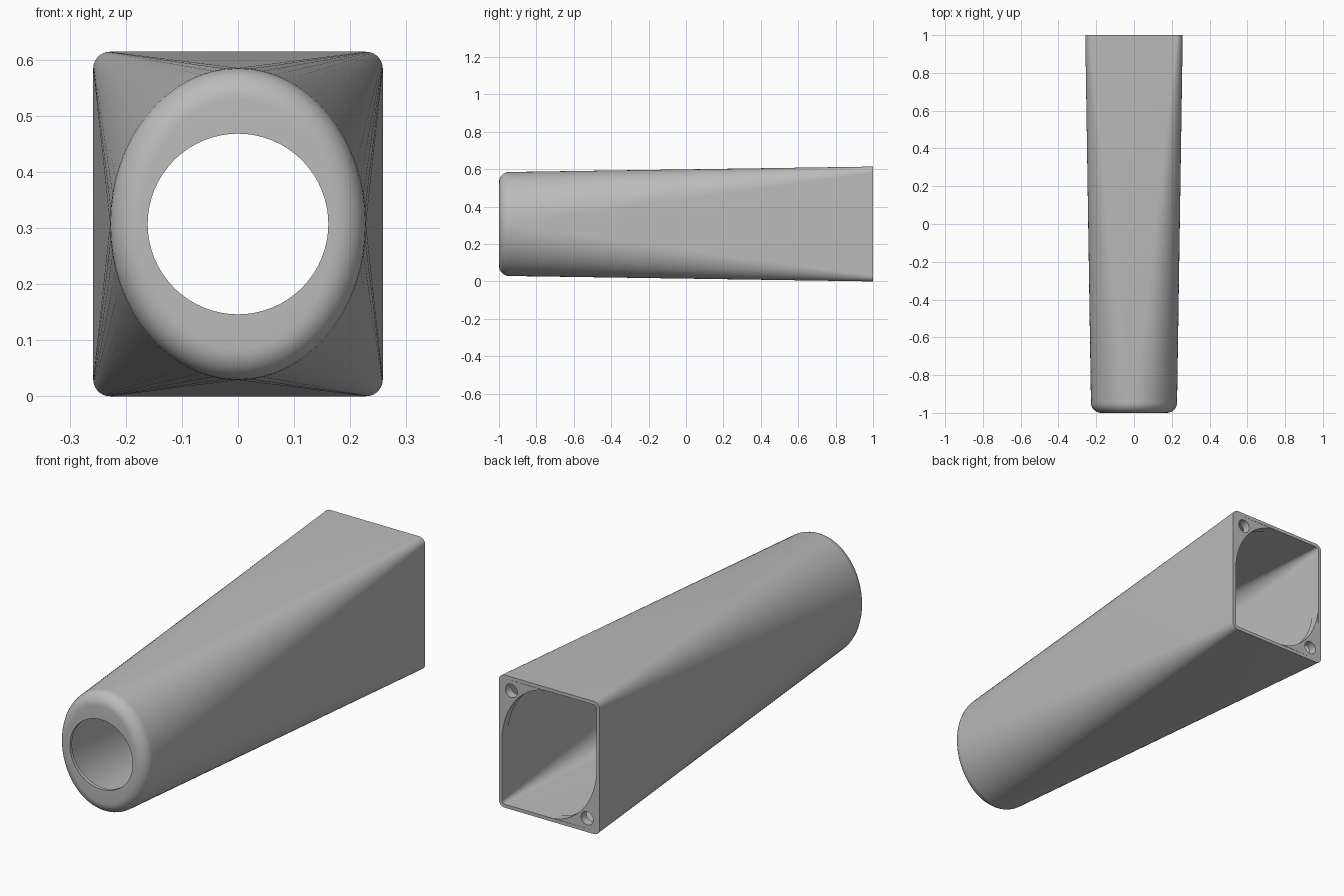
import bpy, bmesh, math
from math import sin, cos, pi

cube = bpy.data.objects.get("Cube")
if cube:
    bpy.data.objects.remove(cube, do_unlink=True)

MID = 0.307            # height of the long axis
WALL = 0.016           # shell thickness
BACK = (0.258, 0.307)  # half width and half height of the square end
NOSE = (0.228, 0.278)  # half width and half height of the oval end
FILLET = 0.055
STEPS = 16             # segments per quarter turn

grey = bpy.data.materials.new("plain_grey")
grey.use_nodes = True
grey.diffuse_color = (0.5, 0.5, 0.5, 1)
grey.node_tree.nodes["Principled BSDF"].inputs["Base Color"].default_value = (0.5, 0.5, 0.5, 1)


def section(half_w, half_h, rad_w, rad_h):
    """Rounded rectangle; becomes an ellipse when the radii equal the halves."""
    pts = []
    for q in range(4):
        sx = 1 if q in (0, 3) else -1
        sz = 1 if q < 2 else -1
        for i in range(STEPS + 1):
            a = (q + i / STEPS) * pi / 2
            pts.append((sx * (half_w - rad_w) + rad_w * cos(a),
                        sz * (half_h - rad_h) + rad_h * sin(a)))
    return pts


def oval(w, h):
    return section(w, h, w, h)


def nose_rings(inset):
    """Rounded oval end, from its flat front face out to the side wall."""
    r = FILLET - inset
    rings = []
    for i in range(9):
        a = i / 8 * pi / 2
        grow = r * sin(a) - FILLET
        rings.append((FILLET - 1 - r * cos(a), oval(NOSE[0] + grow, NOSE[1] + grow)))
    return rings


def finish(ob):
    ob.data.materials.clear()
    ob.data.materials.append(grey)
    bpy.ops.object.select_all(action='DESELECT')
    ob.select_set(True)
    bpy.context.view_layer.objects.active = ob
    bpy.ops.object.shade_smooth_by_angle(angle=math.radians(30))


# Hollow body: a closed loop of rings, outside then back along the inside
inner = (BACK[0] - WALL, BACK[1] - WALL)
hole = oval(0.161, 0.161)
rings = [(-1, hole)] + nose_rings(0)
rings.append((1, section(*BACK, 0.03, 0.03)))
rings.append((1, section(*inner, 0.014, 0.014)))
rings += reversed(nose_rings(WALL))
rings.append((WALL - 1, hole))

bm = bmesh.new()
loops = [[bm.verts.new((x, y, MID + z)) for x, z in pts] for y, pts in rings]
count = len(hole)
for k, loop in enumerate(loops):
    nxt = loops[(k + 1) % len(loops)]
    for i in range(count):
        j = (i + 1) % count
        bm.faces.new((loop[i], loop[j], nxt[j], nxt[i]))
bmesh.ops.remove_doubles(bm, verts=bm.verts, dist=1e-5)
bmesh.ops.recalc_face_normals(bm, faces=bm.faces)
mesh = bpy.data.meshes.new("tapered_body")
bm.to_mesh(mesh)
bm.free()
body = bpy.data.objects.new("tapered_body", mesh)
bpy.context.collection.objects.link(body)
finish(body)


# Corner plates with screw holes, in two opposite corners of the square end
def corner_plate(name, side):
    depth = 0.04
    corner = section(*inner, 0.014, 0.014)[:STEPS + 1]
    curve_edge = oval(*inner)[1:STEPS][::-1]
    screw = [(0.194 + 0.031 * cos(i * pi / 12), 0.243 + 0.031 * sin(i * pi / 12))
             for i in range(24)]
    cu = bpy.data.curves.new(name, 'CURVE')
    cu.dimensions = '2D'
    cu.fill_mode = 'BOTH'
    cu.extrude = depth / 2
    for pts in (corner + curve_edge, screw):
        sp = cu.splines.new('POLY')
        sp.points.add(len(pts) - 1)
        for p, (x, z) in zip(sp.points, pts):
            p.co = (side * x, side * z, 0, 1)
        sp.use_cyclic_u = True
    ob = bpy.data.objects.new(name, cu)
    bpy.context.collection.objects.link(ob)
    ob.rotation_euler = (pi / 2, 0, 0)
    ob.location = (0, 1 - depth / 2, MID)
    bpy.ops.object.select_all(action='DESELECT')
    ob.select_set(True)
    bpy.context.view_layer.objects.active = ob
    bpy.ops.object.convert(target='MESH')
    finish(bpy.context.view_layer.objects.active)


corner_plate("upper_left_screw_plate", 1)
corner_plate("lower_right_screw_plate", -1)
